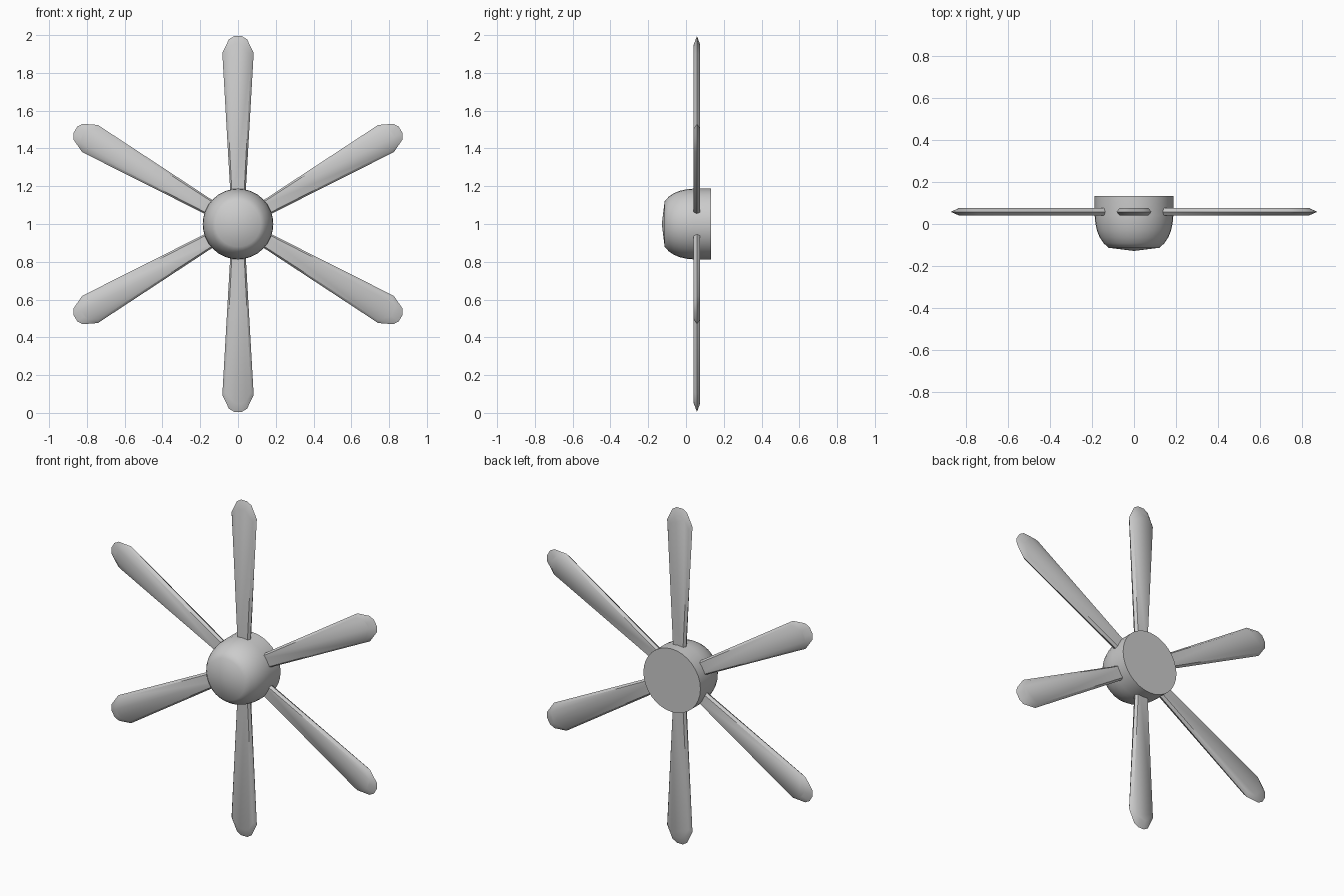
import bpy, bmesh
from math import cos, sin, pi, radians
from mathutils import Matrix

if "Cube" in bpy.data.objects:
    bpy.data.objects.remove(bpy.data.objects["Cube"])

CZ = 1.0        # propeller axis height
BLADE_Y = 0.058


def add_object(name, bm, angle):
    bmesh.ops.recalc_face_normals(bm, faces=bm.faces[:])
    me = bpy.data.meshes.new(name)
    bm.to_mesh(me)
    bm.free()
    ob = bpy.data.objects.new(name, me)
    bpy.context.collection.objects.link(ob)
    bpy.ops.object.select_all(action='DESELECT')
    ob.select_set(True)
    bpy.context.view_layer.objects.active = ob
    bpy.ops.object.shade_smooth_by_angle(angle=radians(angle))
    return ob


# Hub: rounded nose with a flat back, revolved about the y axis
def make_hub(segments=32):
    profile = [(0.121, -0.113), (0.145, -0.091), (0.163, -0.064), (0.176, -0.032),
               (0.184, 0.005), (0.187, 0.04), (0.187, 0.132)]
    bm = bmesh.new()
    rings = []
    for r, y in profile:
        rings.append([bm.verts.new((r * cos(2 * pi * i / segments), y,
                                    CZ + r * sin(2 * pi * i / segments)))
                      for i in range(segments)])
    for a, b in zip(rings, rings[1:]):
        for i in range(segments):
            j = (i + 1) % segments
            bm.faces.new((a[i], a[j], b[j], b[i]))
    nose = bm.verts.new((0, -0.128, CZ))
    for i in range(segments):
        bm.faces.new((nose, rings[0][i], rings[0][(i + 1) % segments]))
    bm.faces.new(rings[-1])
    add_object("hub", bm, 40)


# Blade: thin paddle with bevelled rim, built pointing up then rotated
def make_blade(index):
    rim = [(0.037, 0.10), (0.083, 0.905), (0.048, 0.978), (0.02, 0.995)]
    flat = [(0.029, 0.10), (0.069, 0.89), (0.043, 0.938), (0.017, 0.95)]

    def loop(bm, half, y):
        outline = half + [(-x, r) for x, r in reversed(half)]
        return [bm.verts.new((x, y, r)) for x, r in outline]

    bm = bmesh.new()
    front = loop(bm, flat, -0.017)
    middle = loop(bm, rim, 0)
    back = loop(bm, flat, 0.017)
    n = len(middle)
    for a, b in ((front, middle), (middle, back)):
        for i in range(n):
            j = (i + 1) % n
            bm.faces.new((a[i], a[j], b[j], b[i]))
    bm.faces.new(front)
    bm.faces.new(back)
    turn = Matrix.Translation((0, BLADE_Y, CZ)) @ Matrix.Rotation(index * pi / 3, 4, 'Y')
    bm.transform(turn)
    add_object(f"blade_{index + 1}", bm, 45)


make_hub()
for k in range(6):
    make_blade(k)
